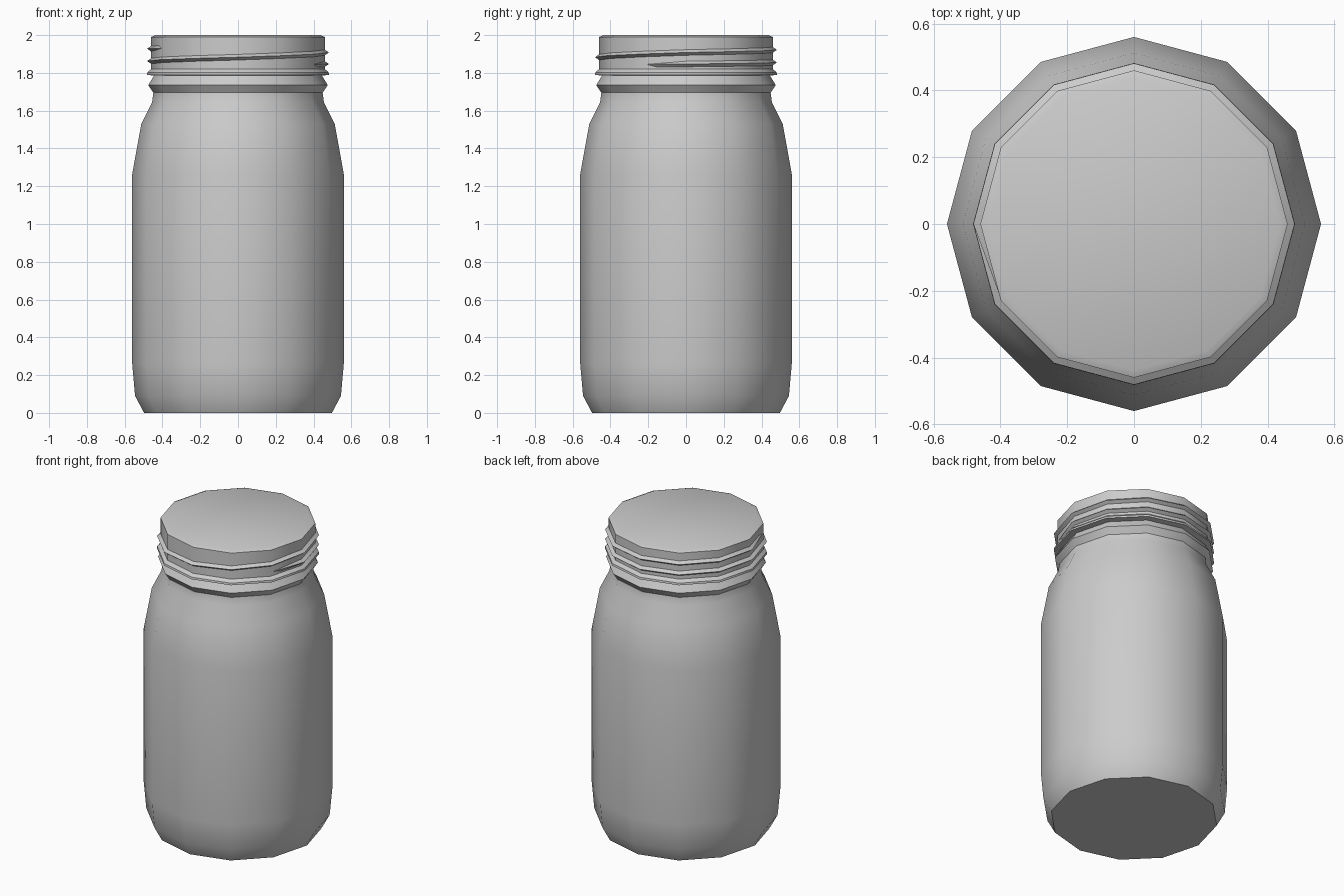
import bpy, bmesh, math

if "Cube" in bpy.data.objects:
    bpy.data.objects.remove(bpy.data.objects["Cube"])

SIDES = 12


def finish(bm, name):
    bmesh.ops.recalc_face_normals(bm, faces=bm.faces[:])
    mesh = bpy.data.meshes.new(name)
    bm.to_mesh(mesh)
    bm.free()
    ob = bpy.data.objects.new(name, mesh)
    bpy.context.collection.objects.link(ob)
    bpy.context.view_layer.objects.active = ob
    ob.select_set(True)
    bpy.ops.object.shade_smooth_by_angle(angle=math.radians(40))
    ob.select_set(False)
    return ob


def polar(r, a, z):
    return (r * math.cos(a), r * math.sin(a), z)


def bridge(bm, rings, closed_ring=True):
    for lo, hi in zip(rings, rings[1:]):
        n = len(lo)
        for i in range(n):
            j = (i + 1) % n
            bm.faces.new((lo[i], lo[j], hi[j], hi[i]))


def lathe(name, profile):
    bm = bmesh.new()
    rings = [[bm.verts.new(polar(r, 2 * math.pi * i / SIDES, z)) for i in range(SIDES)]
             for r, z in profile]
    bridge(bm, rings)
    bm.faces.new(rings[0])
    bm.faces.new(rings[-1])
    return finish(bm, name)


# jar body with shoulder, neck bead, lower collar and closed mouth
lathe("jar_body", [
    (0.497, 0.0), (0.545, 0.09), (0.56, 0.26), (0.56, 1.265), (0.512, 1.53),
    (0.455, 1.645), (0.448, 1.695), (0.475, 1.735), (0.445, 1.785),
    (0.482, 1.79), (0.48, 1.803), (0.46, 1.82), (0.46, 1.99), (0.437, 2.0)])

# screw thread: triangular ridge climbing about one and a half turns
heights = [(-1, 1.845), (0, 1.847), (6, 1.863), (9, 1.883), (12, 1.908),
           (15, 1.922), (18, 1.928), (19, 1.93)]


def thread_height(i):
    for (a, za), (b, zb) in zip(heights, heights[1:]):
        if i <= b:
            return za + (zb - za) * (i - a) / (b - a)


bm = bmesh.new()
rings = []
for i in range(-1, 20):
    z = thread_height(i)
    a = 2 * math.pi * i / SIDES
    out = 0.458 if i in (-1, 19) else 0.481
    rings.append([bm.verts.new(polar(r, a, z + dz))
                  for r, dz in ((0.45, -0.022), (out, 0.0), (0.45, 0.022))])
bridge(bm, rings)
bm.faces.new(rings[0])
bm.faces.new(rings[-1])
finish(bm, "screw_thread")
